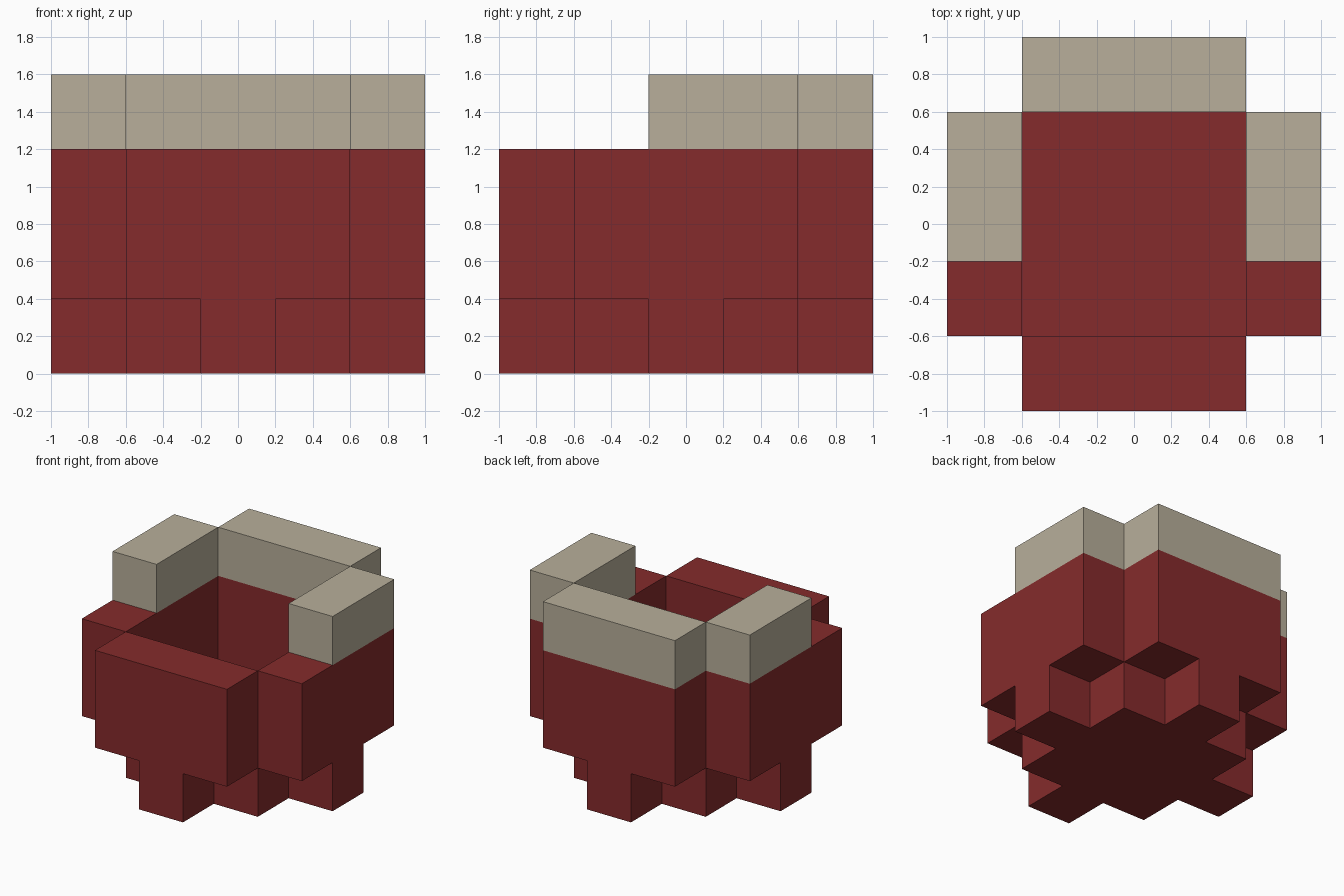
import bpy
import bmesh
import math
from mathutils import Matrix, Vector

cube = bpy.data.objects.get("Cube")
if cube:
    bpy.data.objects.remove(cube, do_unlink=True)


def material(name, rgb):
    mat = bpy.data.materials.new(name)
    mat.use_nodes = True
    mat.diffuse_color = (*rgb, 1)
    bsdf = mat.node_tree.nodes["Principled BSDF"]
    bsdf.inputs["Base Color"].default_value = (*rgb, 1)
    bsdf.inputs["Roughness"].default_value = 0.8
    return mat


red = material("dark red", (0.235, 0.024, 0.025))
cream = material("cream", (0.479, 0.429, 0.328))


def prism(name, outline, z0, z1, mat):
    """Extrude a counter-clockwise outline from z0 up to z1."""
    bm = bmesh.new()
    face = bm.faces.new([bm.verts.new((x, y, z0)) for x, y in outline])
    top = bmesh.ops.extrude_face_region(bm, geom=[face])["geom"]
    bmesh.ops.translate(bm, vec=(0, 0, z1 - z0),
                        verts=[v for v in top if isinstance(v, bmesh.types.BMVert)])
    bmesh.ops.recalc_face_normals(bm, faces=bm.faces)
    mesh = bpy.data.meshes.new(name)
    bm.to_mesh(mesh)
    bm.free()
    mesh.materials.append(mat)
    obj = bpy.data.objects.new(name, mesh)
    bpy.context.collection.objects.link(obj)
    return obj


def box(name, x0, x1, y0, y1, z0, z1, mat):
    return prism(name, [(x0, y0), (x1, y0), (x1, y1), (x0, y1)], z0, z1, mat)


# Base: a square slab with a square foot in the middle of each side
quarter = [(-0.6, -0.6), (-0.2, -0.6), (-0.2, -1.0), (0.2, -1.0), (0.2, -0.6)]
outline = []
for i in range(4):
    turn = Matrix.Rotation(i * math.pi / 2, 2)
    outline += [tuple(turn @ Vector(p)) for p in quarter]
prism("base", outline, 0.0, 0.4, red)

# Front and back walls, with the raised back rim
box("front_wall", -0.6, 0.6, -1.0, -0.6, 0.4, 1.2, red)
box("back_wall", -0.6, 0.6, 0.6, 1.0, 0.4, 1.2, red)
box("back_rim", -0.6, 0.6, 0.6, 1.0, 1.2, 1.6, cream)

# Side walls, with rims that stop short of the front
for side, x0, x1 in (("left", 0.6, 1.0), ("right", -1.0, -0.6)):
    box(side + "_wall", x0, x1, -0.6, 0.6, 0.4, 1.2, red)
    box(side + "_rim", x0, x1, -0.2, 0.6, 1.2, 1.6, cream)
